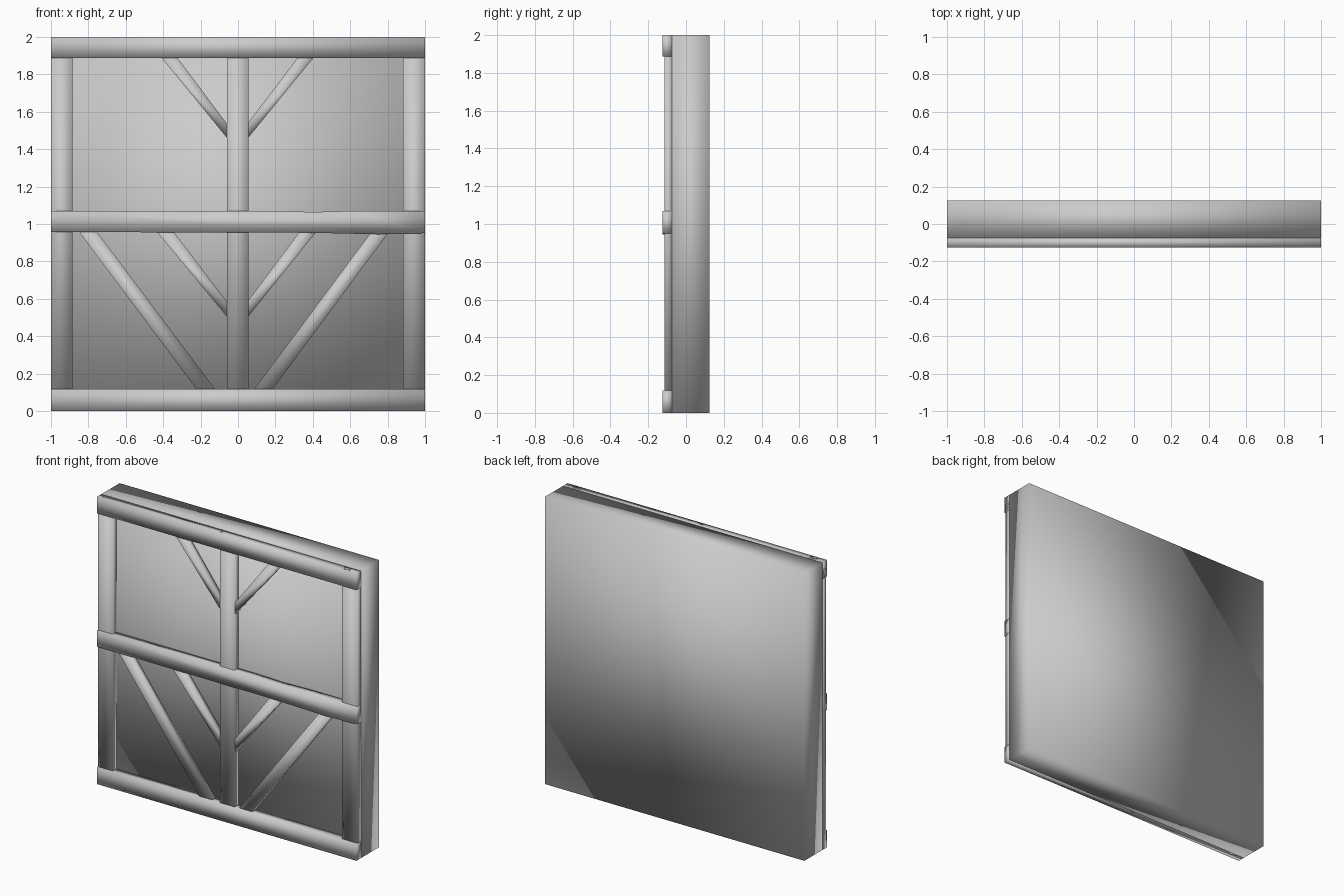
import bpy, bmesh

if "Cube" in bpy.data.objects:
    bpy.data.objects.remove(bpy.data.objects["Cube"])

WALL_FRONT = -0.075


def prism(name, outline, front, back=WALL_FRONT):
    """Extrude an (x, z) outline between two depths, softly shaded."""
    bm = bmesh.new()
    face = bm.faces.new([bm.verts.new((x, front, z)) for x, z in outline])
    ext = bmesh.ops.extrude_face_region(bm, geom=[face], use_keep_orig=True)
    for v in ext["geom"]:
        if isinstance(v, bmesh.types.BMVert):
            v.co.y = back
    bmesh.ops.recalc_face_normals(bm, faces=bm.faces)
    for f in bm.faces:
        f.smooth = True
    me = bpy.data.meshes.new(name)
    bm.to_mesh(me)
    bm.free()
    ob = bpy.data.objects.new(name, me)
    bpy.context.collection.objects.link(ob)
    return ob


def box(name, x0, x1, z0, z1, front, back=WALL_FRONT):
    return prism(name, [(x0, z0), (x1, z0), (x1, z1), (x0, z1)], front, back)


# plaster wall slab
box("wall_panel", -1, 1, 0, 2, WALL_FRONT, 0.125)

# horizontal timbers, the middle one slightly uneven
BEAM = -0.125
box("bottom_beam", -1, 1, 0, 0.118, BEAM)
box("top_beam", -1, 1, 1.886, 2, BEAM)
prism("middle_beam", [(-1, 0.957), (0.35, 0.954), (0.75, 0.945), (1, 0.951),
                      (1, 1.07), (0.62, 1.07), (0.4, 1.064), (0.2, 1.07), (-1, 1.07)], BEAM)

# vertical posts run the full height behind the beams
POST = -0.115
for name, x0, x1 in (("left_post", -1, -0.885), ("centre_post", -0.06, 0.055),
                     ("right_post", 0.88, 1)):
    box(name, x0, x1, 0, 2, POST)

# diagonal braces: outlines cut flush against beams and post
BRACE = -0.11
braces = {
    "upper_brace_left": [(-0.41, 1.89), (-0.325, 1.89), (-0.055, 1.53), (-0.055, 1.455)],
    "upper_brace_right": [(0.405, 1.89), (0.32, 1.89), (0.05, 1.535), (0.05, 1.455)],
    "inner_brace_left": [(-0.435, 0.96), (-0.345, 0.96), (-0.055, 0.58), (-0.055, 0.5)],
    "inner_brace_right": [(0.42, 0.96), (0.33, 0.96), (0.05, 0.585), (0.05, 0.5)],
    "outer_brace_left": [(-0.85, 0.96), (-0.755, 0.96), (-0.12, 0.115), (-0.22, 0.115)],
    "outer_brace_right": [(0.805, 0.955), (0.71, 0.955), (0.085, 0.115), (0.183, 0.115)],
}
for name, outline in braces.items():
    prism(name, outline, BRACE)
